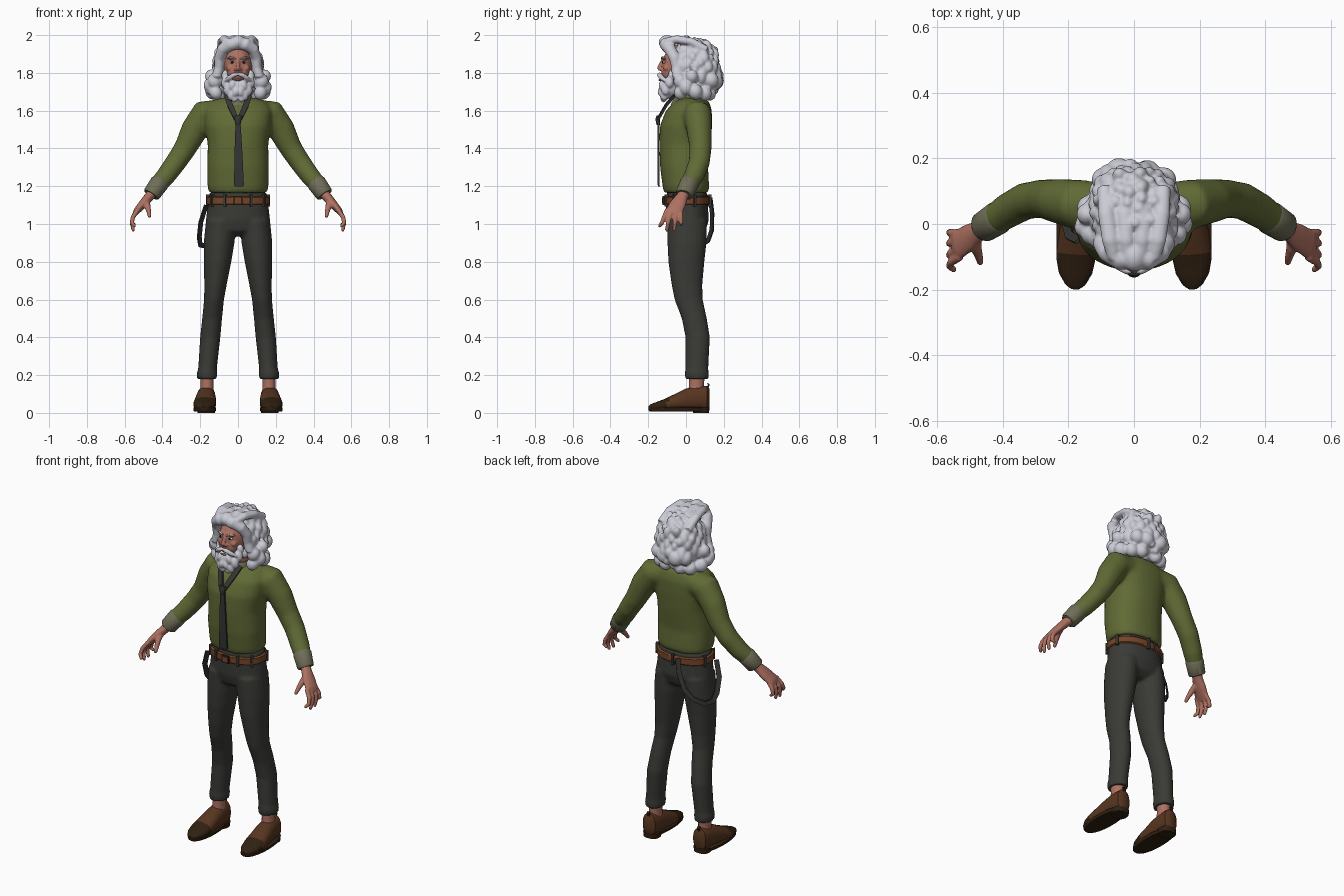
import bpy, bmesh, math, random
from mathutils import Vector, Matrix

random.seed(4)


def mat(name, r, g, b):
    m = bpy.data.materials.new(name)
    m.diffuse_color = (r, g, b, 1)
    return m


HAIR = mat("silver hair", .60, .60, .67)
GREEN = mat("olive wool", .118, .145, .036)
TROUSER = mat("charcoal cloth", .042, .043, .037)
SKIN = mat("skin", .42, .165, .12)
SHOE = mat("brown leather", .095, .036, .014)
DARK = mat("dark leather", .030, .015, .006)
BELT = mat("tan leather", .18, .058, .02)
CUFF = mat("khaki lining", .16, .155, .095)
TIE = mat("grey silk", .036, .036, .035)
PUPIL = mat("dark iris", .02, .012, .01)
Y = Vector((0, 1, 0))


def tube(bm, pts, n=16, flat=False, ref=Y, power=2.0):
    """Closed loft through (x, y, z, ra, rb) stations."""
    c = [Vector(p[:3]) for p in pts]
    rings = []
    for i, p in enumerate(pts):
        a, b = Vector((1, 0, 0)), Vector(Y)
        if not flat:
            t = (c[min(i + 1, len(c) - 1)] - c[max(i - 1, 0)]).normalized()
            a = t.cross(ref).normalized()
            b = t.cross(a)
        k = math.sqrt(2) if n == 4 else 1
        ring = []
        for j in range(n):
            u = 2 * math.pi * (j + .5) / n
            cu, su = math.cos(u), math.sin(u)
            cu = math.copysign(abs(cu) ** (2 / power), cu)
            su = math.copysign(abs(su) ** (2 / power), su)
            ring.append(bm.verts.new(c[i] + a * p[3] * k * cu + b * p[4] * k * su))
        rings.append(ring)
    for r, q in zip(rings, rings[1:]):
        for j in range(n):
            bm.faces.new((r[j], r[(j + 1) % n], q[(j + 1) % n], q[j]))
    bm.faces.new(rings[0])
    bm.faces.new(rings[-1])


def blob(bm, c, r, tilt=0.0, turn=0.0):
    m = Matrix.Translation(c) @ Matrix.Rotation(turn, 4, 'Z') @ Matrix.Rotation(tilt, 4, 'Y')
    bmesh.ops.create_icosphere(bm, subdivisions=3, radius=1, matrix=m @ Matrix.Diagonal((*r, 1)))


def box(bm, c, size, turn=0.0):
    m = Matrix.Translation(c) @ Matrix.Rotation(turn, 4, 'Z') @ Matrix.Diagonal((*size, 1))
    bmesh.ops.create_cube(bm, size=1, matrix=m)


def finish(name, bm, *mats, voxel=0, smooth=0, sub=0, mirror=False, rule=None):
    bmesh.ops.recalc_face_normals(bm, faces=bm.faces)
    if rule:
        for f in bm.faces:
            f.material_index = rule(f)
    me = bpy.data.meshes.new(name)
    bm.to_mesh(me)
    bm.free()
    o = bpy.data.objects.new(name, me)
    bpy.context.collection.objects.link(o)
    for m in mats:
        me.materials.append(m)
    bpy.ops.object.select_all(action='DESELECT')
    o.select_set(True)
    bpy.context.view_layer.objects.active = o
    bpy.ops.object.shade_smooth_by_angle(angle=math.radians(45))
    if mirror:
        o.modifiers.new("mirror", 'MIRROR').use_mirror_merge = False
    if voxel:
        r = o.modifiers.new("blend", 'REMESH')
        r.mode, r.voxel_size, r.use_smooth_shade = 'VOXEL', voxel, True
    if smooth:
        s = o.modifiers.new("soften", 'SMOOTH')
        s.factor, s.iterations = .5, smooth
    if sub:
        o.modifiers.new("rounding", 'SUBSURF').levels = sub
        o.modifiers[-1].render_levels = sub
    return o


def flip(pts, s):
    return [(p[0] * s, *p[1:]) for p in pts]


# sweater: torso blended with both sleeves
bm = bmesh.new()
tube(bm, [(0, 0, 1.165, .152, .116), (0, 0, 1.19, .161, .123), (0, -.01, 1.3, .164, .127),
          (0, -.005, 1.42, .160, .137), (0, 0, 1.52, .177, .138), (0, .015, 1.6, .182, .122),
          (0, .03, 1.645, .155, .094), (0, .035, 1.668, .10, .065)], n=32, flat=True, power=2.3)
sleeve = [(.10, .055, 1.59, .07, .072), (.175, .06, 1.58, .08, .076), (.23, .07, 1.50, .072, .068),
          (.28, .077, 1.40, .06, .059), (.33, .07, 1.325, .056, .057), (.385, .04, 1.25, .052, .054),
          (.425, .012, 1.205, .048, .048)]
for s in (1, -1):
    tube(bm, flip(sleeve, s), n=20)
finish("sweater", bm, GREEN, voxel=.011, smooth=8)

# turned-back cuffs
bm = bmesh.new()
tube(bm, [(.410, .022, 1.224, .046, .046), (.416, .018, 1.216, .051, .051),
          (.456, -.008, 1.160, .047, .047), (.460, -.010, 1.154, .042, .042)], n=24)
finish("cuff", bm, CUFF, mirror=True)

# hands
bm = bmesh.new()
tube(bm, [(.44, 0, 1.18, .028, .03), (.47, -.02, 1.145, .026, .031), (.50, -.04, 1.11, .023, .042),
          (.535, -.062, 1.07, .018, .046), (.548, -.066, 1.05, .012, .04)])
for yb, yt, zt, xt in ((-.028, -.025, .99, .545), (-.052, -.062, .962, .553),
                       (-.078, -.102, .96, .552), (-.10, -.140, .982, .545)):
    tube(bm, [(.53, yb, 1.075, .013, .013), (.557, yb * .6 + yt * .4, 1.035, .0125, .0125),
              (.562, yb * .3 + yt * .7, 1.005, .0115, .0115), (xt + .002, yt, zt + .006, .0095, .0095),
              (xt, yt, zt, .005, .005)], n=10)
tube(bm, [(.485, -.035, 1.125, .02, .02), (.48, -.075, 1.095, .017, .017), (.472, -.10, 1.065, .013, .013),
          (.468, -.118, 1.04, .010, .010), (.467, -.121, 1.034, .005, .005)], n=10)
finish("hand", bm, SKIN, mirror=True, voxel=.005, smooth=3)

# trousers: hips blended with both legs
bm = bmesh.new()
tube(bm, [(0, .005, 1.168, .152, .108), (0, .005, 1.1, .161, .111), (0, .008, 1.02, .170, .113),
          (0, .006, .965, .165, .098), (0, .006, .935, .13, .06)], n=32, flat=True, power=2.2)
leg = [(.09, .005, 1.02, .08, .106), (.1, .005, .9, .082, .104), (.108, .002, .8, .073, .096),
       (.119, .005, .68, .060, .082), (.127, .014, .6, .053, .075), (.137, .044, .5, .053, .067),
       (.147, .062, .4, .054, .065), (.16, .058, .25, .050, .061), (.162, .057, .225, .050, .061),
       (.163, .057, .22, .054, .064), (.164, .057, .18, .053, .063)]
for s in (1, -1):
    tube(bm, flip(leg, s), n=20, flat=True)
finish("trousers", bm, TROUSER, voxel=.009, smooth=5)

# belt, its loops and buckle
bm = bmesh.new()
tube(bm, [(0, .005, 1.102, .162, .114), (0, .005, 1.107, .168, .119), (0, .005, 1.141, .166, .119),
          (0, .005, 1.146, .16, .114)], n=48, flat=True, power=2.2)
finish("belt", bm, BELT)
bm = bmesh.new()
for deg in (20, 90, 160, 215, 245, 295, 325):
    u = math.radians(deg)
    box(bm, (.167 * math.cos(u), .005 + .119 * math.sin(u), 1.124), (.014, .02, .062), math.atan2(math.cos(u) * -.119, math.sin(u) * .167))
finish("belt_loops", bm, TROUSER)
bm = bmesh.new()
box(bm, (0, -.118, 1.124), (.046, .012, .046))
finish("buckle", bm, DARK)
bm = bmesh.new()
box(bm, (0, -.121, 1.124), (.03, .012, .03))
finish("buckle_centre", bm, BELT)

# loose suspender hanging at one hip
bm = bmesh.new()
tube(bm, [(-.035, .128, 1.14, .013, .004), (-.05, .138, 1.06, .013, .004), (-.085, .137, .97, .013, .004),
          (-.13, .118, .915, .013, .004), (-.178, .075, .885, .014, .004), (-.20, .03, .89, .015, .004),
          (-.205, 0, .93, .015, .004), (-.197, -.035, 1.01, .014, .004), (-.168, -.05, 1.10, .013, .004)],
     n=4, ref=Vector((-1, 1, 0)).normalized())
finish("suspender", bm, TIE)

# shoes with dark toe caps, soles and heels
bm = bmesh.new()
tube(bm, [(.168, .124, .078, .026, .05), (.168, .112, .078, .042, .066), (.168, .06, .078, .049, .064),
          (.17, .01, .070, .053, .060), (.173, -.04, .058, .057, .047), (.176, -.085, .048, .060, .037),
          (.177, -.105, .043, .060, .032), (.178, -.15, .035, .051, .024), (.179, -.185, .030, .030, .016),
          (.18, -.198, .028, .012, .008)], n=24, ref=Vector((0, 0, 1)), power=2.3)
finish("shoe", bm, SHOE, DARK, mirror=True, rule=lambda f: int(f.calc_center_median().y < -.095))
bm = bmesh.new()
tube(bm, [(.176, -.038, .008, .056, .155), (.176, -.038, .014, .061, .161), (.176, -.038, .026, .061, .161),
          (.176, -.036, .032, .054, .152)], n=32, flat=True, power=2.2)
tube(bm, [(.168, .08, 0, .046, .042), (.168, .08, .03, .048, .045)], n=24, flat=True, power=2.6)
finish("sole_and_heel", bm, DARK, mirror=True)
bm = bmesh.new()
tube(bm, [(.168, .112, .12, .008, .004), (.168, .121, .15, .008, .004), (.168, .113, .156, .008, .004)], n=4)
finish("pull_tab", bm, DARK, mirror=True)
bm = bmesh.new()
tube(bm, [(.165, .055, .10, .037, .044), (.164, .055, .15, .034, .040), (.164, .057, .20, .038, .044)], flat=True)
finish("ankle", bm, SKIN, mirror=True)

# neck, collar and necktie
bm = bmesh.new()
tube(bm, [(0, .02, 1.62, .06, .06), (0, .005, 1.77, .055, .06)], flat=True)
finish("neck", bm, SKIN)
bm = bmesh.new()
tube(bm, [(0, .012, 1.63, .082, .095), (0, .015, 1.665, .075, .08), (0, .015, 1.685, .066, .068)], n=24, flat=True)
finish("collar", bm, CUFF, GREEN, rule=lambda f: int(f.calc_center_median().y > -.02))
bm = bmesh.new()
for s in (1, -1):
    tube(bm, flip([(.058, -.062, 1.68, .016, .006), (.042, -.105, 1.63, .015, .006),
                   (.008, -.148, 1.555, .012, .006)], s), n=4)
tube(bm, [(0, -.146, 1.575, .022, .010), (0, -.150, 1.555, .020, .013), (0, -.147, 1.525, .012, .009)], n=12, flat=True)
tube(bm, [(0, -.145, 1.54, .013, .005), (.002, -.147, 1.42, .019, .005), (.005, -.145, 1.21, .026, .005),
          (.005, -.143, 1.198, .023, .005)], n=4, flat=True)
finish("necktie", bm, TIE)

# head with brow, cheeks and nose
bm = bmesh.new()
blob(bm, (0, -.03, 1.835), (.078, .098, .115))
blob(bm, (0, -.095, 1.80), (.055, .035, .05))
for s in (1, -1):
    blob(bm, (.04 * s, -.103, 1.825), (.022, .018, .018))
    blob(bm, (.014 * s, -.133, 1.818), (.009, .010, .008))
    blob(bm, (.03 * s, -.114, 1.879), (.028, .012, .009))
tube(bm, [(0, -.115, 1.88, .009, .009), (0, -.132, 1.85, .010, .010), (0, -.142, 1.825, .013, .012),
          (0, -.136, 1.812, .009, .008)], n=12)
finish("head", bm, SKIN, voxel=.005, smooth=3)
bm = bmesh.new()
blob(bm, (.03, -.114, 1.857), (.013, .010, .007))
finish("eye", bm, HAIR, mirror=True)
bm = bmesh.new()
blob(bm, (.03, -.123, 1.857), (.007, .004, .007))
finish("iris", bm, PUPIL, mirror=True)

# eyebrows, moustache and beard
bm = bmesh.new()
tube(bm, [(.012, -.128, 1.874, .004, .004), (.032, -.126, 1.882, .006, .005), (.058, -.108, 1.876, .003, .003)],
     n=8, ref=Vector((0, 0, 1)))
finish("eyebrow", bm, HAIR, mirror=True)
bm = bmesh.new()
blob(bm, (0, -.085, 1.72), (.068, .055, .058))
for s in (1, -1):
    tube(bm, flip([(0, -.142, 1.795, .008, .008), (.02, -.141, 1.79, .014, .013), (.045, -.128, 1.774, .014, .013),
                   (.068, -.11, 1.758, .008, .008)], s), n=12, ref=Vector((0, 0, 1)))
    for x, y, z, r in ((.068, -.075, 1.79, .022), (.066, -.088, 1.752, .026), (.052, -.107, 1.715, .028),
                       (.03, -.125, 1.735, .022), (.032, -.115, 1.685, .026), (.012, -.13, 1.70, .022),
                       (.015, -.118, 1.668, .02)):
        blob(bm, (x * s, y, z), (r * .85, r * .9, r * 1.25), tilt=-.3 * s)
finish("beard", bm, HAIR, voxel=.0055, smooth=2)
bm = bmesh.new()
blob(bm, (0, -.138, 1.763), (.019, .007, .006))
finish("lower_lip", bm, SKIN)

# hair: core mass, scattered waves, swept fringe and hanging curls
bm = bmesh.new()
blob(bm, (0, .035, 1.855), (.118, .118, .125))
blob(bm, (0, .075, 1.775), (.13, .095, .105))
N = 110
for i in range(N):
    h = 1 - 2 * (i + .5) / N
    u = i * 2.39996
    w = math.sqrt(1 - h * h)
    p = Vector((.118 * w * math.cos(u), .045 + .118 * w * math.sin(u), 1.83 + .137 * h))
    if p.z < 1.8:
        p.y += .015
        p.x *= 1.06
    if p.y < -.035 and abs(p.x) < .09 and p.z < 1.93:
        continue
    r = random.uniform(.022, .034)
    if p.z > 1.9:
        r *= .85
    blob(bm, p, (r * .85, r * .85, r * random.uniform(1.1, 1.6)), random.uniform(-.6, .6), u)
for s in (1, -1):
    # side sweeps from the parting down past the temples
    tube(bm, flip([(.0, -.105, 1.955, .03, .03), (.04, -.108, 1.953, .036, .034), (.08, -.085, 1.925, .032, .032),
                   (.098, -.06, 1.88, .027, .03), (.100, -.05, 1.83, .025, .028), (.112, -.045, 1.78, .028, .03)], s), n=14)
    for k in (.02, .06):
        tube(bm, flip([(k, -.105, 1.965, .02, .02), (k * 1.2, -.05, 1.978, .026, .022),
                       (k * 1.4, .03, 1.965, .026, .022), (k * 1.5, .11, 1.92, .022, .022)], s),
             n=12, ref=Vector((0, 0, 1)))
    for x, y, z, r in ((.125, -.03, 1.755, .036), (.142, 0, 1.72, .036), (.118, -.03, 1.695, .034),
                       (.135, .05, 1.70, .038), (.14, .03, 1.78, .034), (.10, .10, 1.69, .036),
                       (.05, .125, 1.69, .034), (.04, .155, 1.755, .04), (.09, .135, 1.76, .038)):
        blob(bm, (x * s, y, z), (r, r, r * 1.12), tilt=.4 * s)
blob(bm, (0, -.10, 1.962), (.04, .045, .038))
blob(bm, (-.152, -.01, 1.735), (.03, .03, .036))
blob(bm, (-.045, .165, 1.76), (.04, .036, .045))
finish("hair", bm, HAIR, voxel=.0065, smooth=2)
